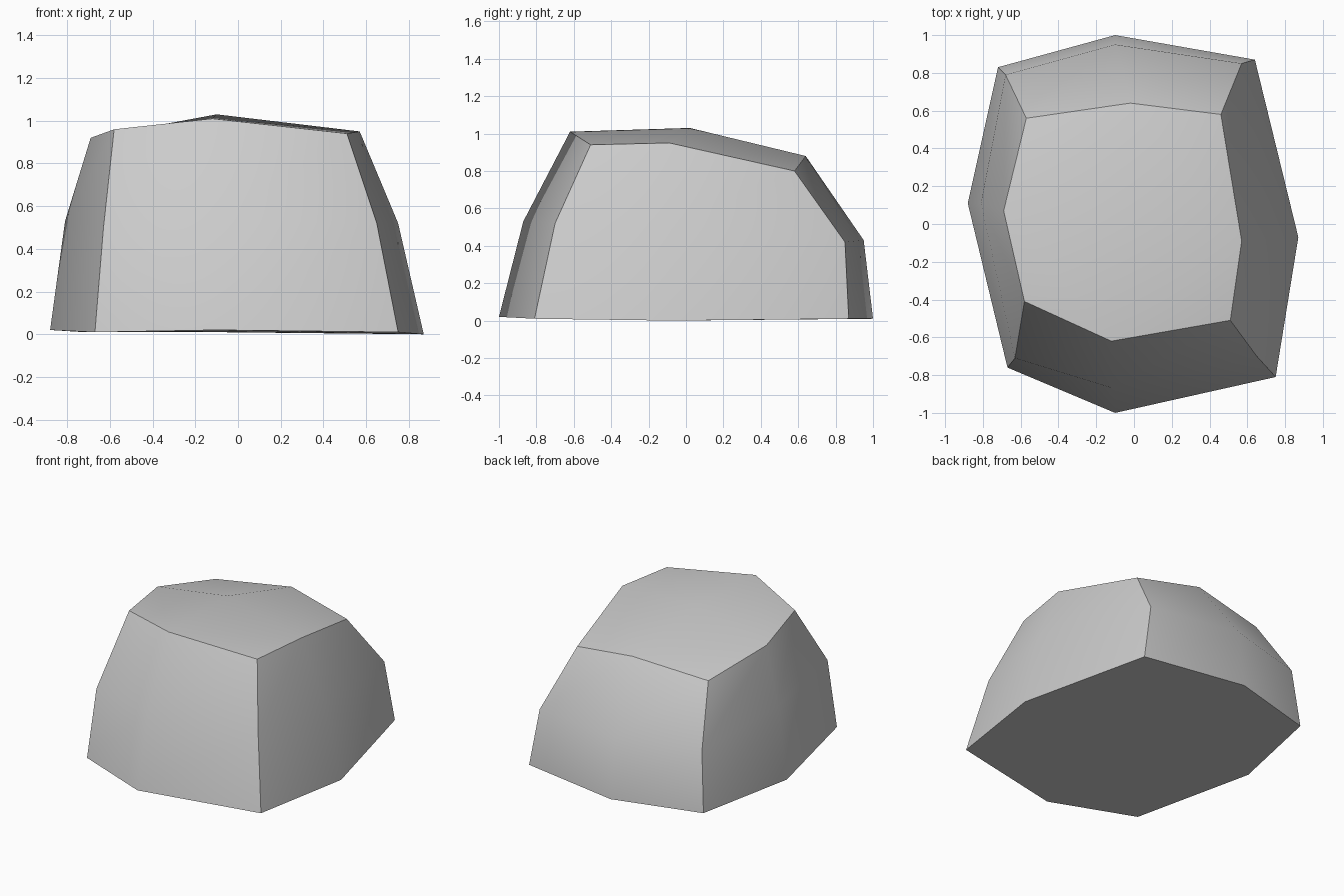
import bpy
import bmesh

default_cube = bpy.data.objects.get("Cube")
if default_cube:
    bpy.data.objects.remove(default_cube, do_unlink=True)


def make_material(name, colour):
    material = bpy.data.materials.new(name)
    material.use_nodes = True
    material.diffuse_color = colour
    material.node_tree.nodes["Principled BSDF"].inputs["Base Color"].default_value = colour
    return material


# Three outlines of the boulder, each starting at the front right corner
# and alternating corner, side middle, corner, side middle
base_outline = [(-.67, -.76, .01), (-.1, -1, .02), (.75, -.81, .01), (.87, -.07, 0),
                (.64, .87, .01), (-.1, 1, .01), (-.72, .83, .01), (-.88, .11, .02)]
waist_outline = [(-.63, -.71, .5), (-.11, -.87, .53), (.65, -.7, .52), (.75, -.08, .52),
                 (.57, .85, .42), (-.1, .95, .43), (-.68, .79, .43), (-.81, .11, .53)]
crown_outline = [(-.58, -.41, .96), (-.12, -.62, 1.01), (.51, -.51, .94), (.57, -.09, .95),
                 (.46, .58, .8), (-.02, .64, .88), (-.57, .56, .82), (-.69, .07, .92)]

bm = bmesh.new()
rings = [[bm.verts.new(point) for point in outline]
         for outline in (base_outline, waist_outline, crown_outline)]
count = len(base_outline)

# Walls between neighbouring outlines
for lower, upper in zip(rings, rings[1:]):
    for i in range(count):
        j = (i + 1) % count
        bm.faces.new((lower[i], lower[j], upper[j], upper[i]))


# Top and underside: four quads meeting at a middle point
def cap(ring, centre):
    middle = bm.verts.new(centre)
    for i in range(0, count, 2):
        bm.faces.new((ring[i - 1], ring[i], ring[i + 1], middle))


cap(rings[2], (-.1, .02, 1.03))
cap(rings[0], (0, 0, .01))
bmesh.ops.recalc_face_normals(bm, faces=bm.faces)

# Soft faces with hard edges around the six sides
for face in bm.faces:
    face.smooth = True


def harden(a, b):
    bm.edges.get((a, b)).smooth = False


for ring in (rings[0], rings[2]):
    for i in range(count):
        harden(ring[i - 1], ring[i])
for lower, upper in zip(rings, rings[1:]):
    for i in range(0, count, 2):
        harden(lower[i], upper[i])

mesh = bpy.data.meshes.new("boulder")
bm.to_mesh(mesh)
bm.free()
mesh.materials.append(make_material("stone grey", (0.6, 0.6, 0.6, 1)))
boulder = bpy.data.objects.new("boulder", mesh)
bpy.context.collection.objects.link(boulder)
